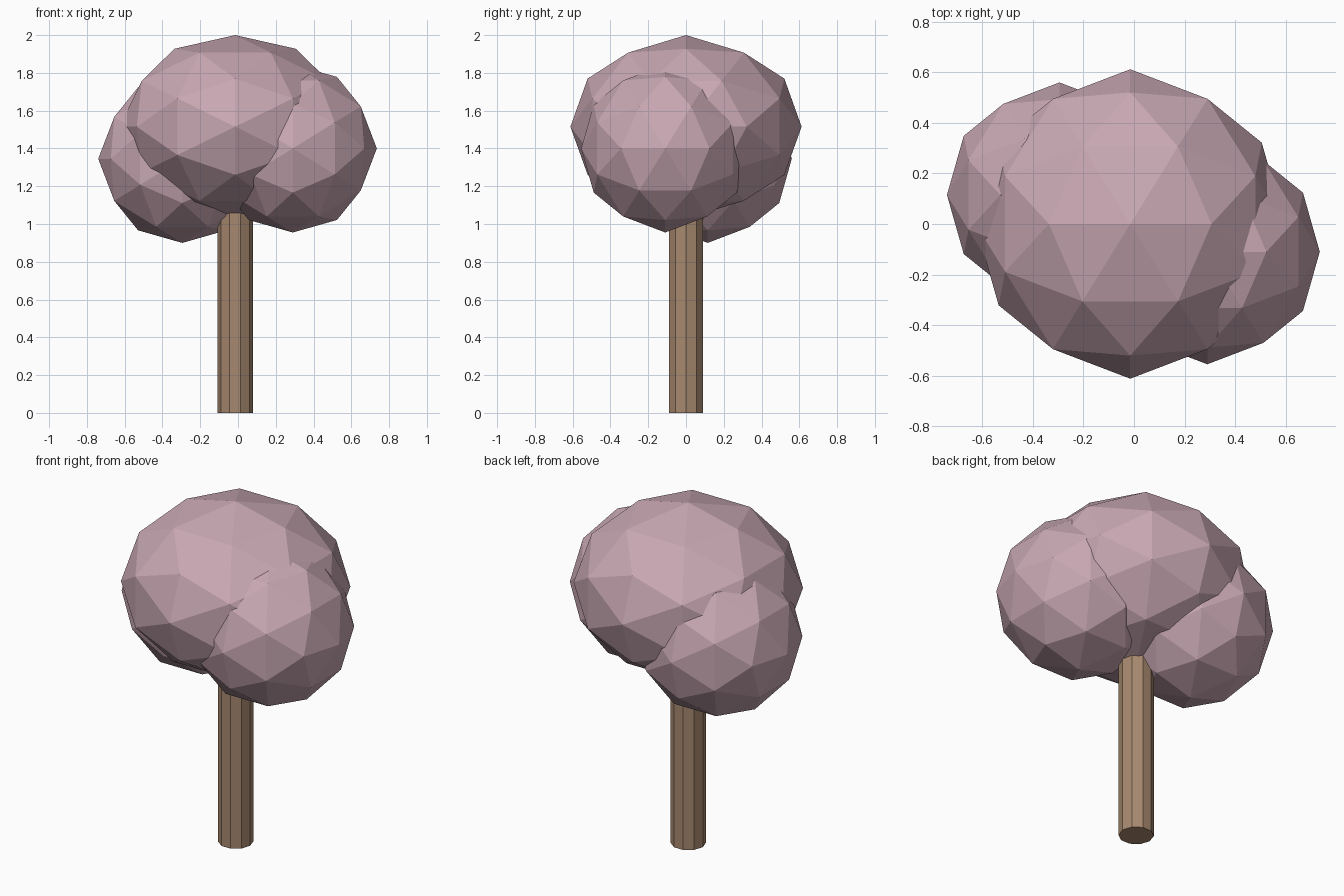
import bpy
import math
from mathutils import Matrix

cube = bpy.data.objects.get("Cube")
if cube:
    bpy.data.objects.remove(cube, do_unlink=True)


def make_material(name, colour):
    mat = bpy.data.materials.new(name)
    mat.use_nodes = True
    mat.diffuse_color = (*colour, 1)
    bsdf = mat.node_tree.nodes["Principled BSDF"]
    bsdf.inputs["Base Color"].default_value = (*colour, 1)
    bsdf.inputs["Roughness"].default_value = 0.9
    return mat


pink = make_material("dusty pink leaves", (0.58, 0.39, 0.45))
brown = make_material("brown bark", (0.39, 0.25, 0.16))

# Tilt that puts an edge of the icosphere, instead of a corner, at the top
EDGE_UP = Matrix.Rotation(-math.atan(2 / (1 + math.sqrt(5))), 4, "Y")


def leaf_clump(name, centre, radius, height):
    """Faceted ball of leaves, radius across and height from centre to top."""
    bpy.ops.mesh.primitive_ico_sphere_add(subdivisions=2, radius=1)
    clump = bpy.context.object
    clump.name = name
    clump.data.transform(Matrix.Diagonal((radius, radius, height, 1)) @ EDGE_UP)
    clump.location = centre
    clump.data.materials.append(pink)


# Crown: one wide squashed clump with a smaller one at each side
leaf_clump("main_crown", (-0.015, 0, 1.515), 0.612, 0.485)
leaf_clump("left_crown", (0.29, -0.11, 1.4), 0.445, 0.445)
leaf_clump("right_crown", (-0.295, 0.115, 1.345), 0.445, 0.445)

# Trunk: ten-sided post reaching into the crown
bpy.ops.mesh.primitive_cylinder_add(vertices=10, radius=0.094, depth=1.2,
                                    location=(-0.015, 0, 0.6))
trunk = bpy.context.object
trunk.name = "trunk"
trunk.data.transform(Matrix.Rotation(math.pi / 2, 4, "Z"))
trunk.data.materials.append(brown)
